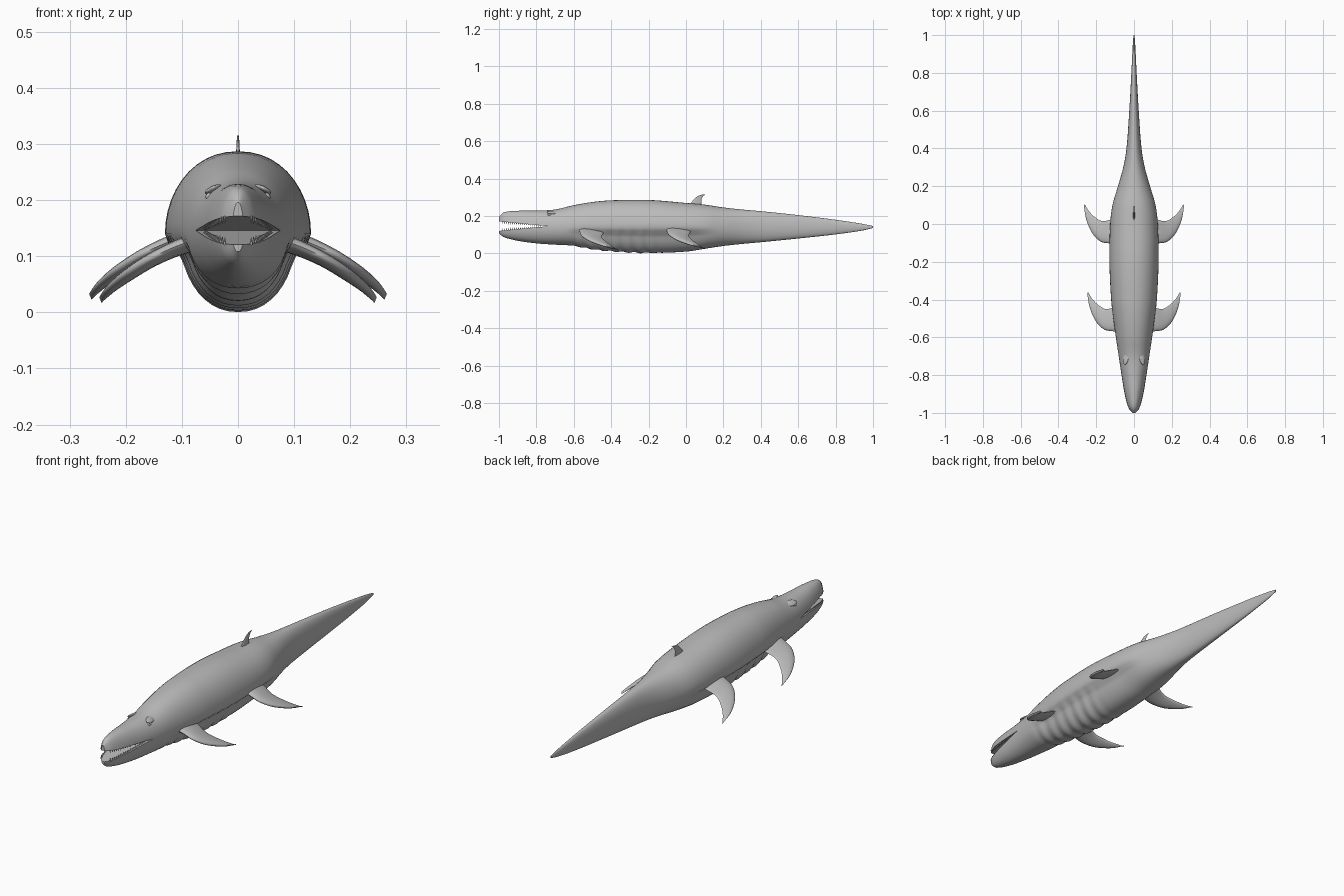
import bpy, bmesh, math
from mathutils import Vector

cube = bpy.data.objects.get("Cube")
if cube:
    bpy.data.objects.remove(cube, do_unlink=True)

grey = bpy.data.materials.new("skin grey")
grey.use_nodes = True
grey.diffuse_color = (0.5, 0.5, 0.5, 1)
grey.node_tree.nodes["Principled BSDF"].inputs["Base Color"].default_value = (0.5, 0.5, 0.5, 1)


def make_object(name, bm, angle=40):
    bmesh.ops.recalc_face_normals(bm, faces=bm.faces)
    mesh = bpy.data.meshes.new(name)
    bm.to_mesh(mesh)
    bm.free()
    mesh.materials.append(grey)
    obj = bpy.data.objects.new(name, mesh)
    bpy.context.collection.objects.link(obj)
    smooth(obj, angle)
    return obj


def smooth(obj, angle):
    bpy.ops.object.select_all(action="DESELECT")
    obj.select_set(True)
    bpy.context.view_layer.objects.active = obj
    bpy.ops.object.shade_smooth_by_angle(angle=math.radians(angle))


def loft(bm, rings):
    """Skin a list of closed rings and cap both ends."""
    rows = [[bm.verts.new(p) for p in ring] for ring in rings]
    for a, b in zip(rows, rows[1:]):
        for i in range(len(a)):
            j = (i + 1) % len(a)
            bm.faces.new((a[i], a[j], b[j], b[i]))
    bm.faces.new(rows[0])
    bm.faces.new(rows[-1])


def catmull(a, b, c, d, t):
    return b + (c - a) * t / 2 + (2 * a - 5 * b + 4 * c - d) * t**2 / 2 + (3 * b - a - 3 * c + d) * t**3 / 2


def ramp(v, lo, hi):
    t = min(max((v - lo) / (hi - lo), 0), 1)
    return t * t * (3 - 2 * t)


# Body outline: y, half width, top, bottom
OUTLINE = [
    (-1, .01, .196, .108), (-.975, .03, .219, .088), (-.9, .05, .228, .068),
    (-.8, .066, .229, .054), (-.7, .081, .235, .047), (-.6, .096, .258, .041),
    (-.5, .11, .275, .023), (-.4, .121, .284, .012), (-.2, .13, .286, .003),
    (0, .126, .27, .01), (.1, .114, .261, .025), (.2, .085, .246, .04),
    (.3, .057, .235, .051), (.4, .04, .226, .06), (.6, .025, .205, .08),
    (.8, .014, .18, .102), (.94, .007, .159, .122), (1, .003, .147, .136),
]
MID = .14


def body_at(y):
    k = 0
    while k < len(OUTLINE) - 2 and OUTLINE[k + 1][0] <= y:
        k += 1
    a, b = OUTLINE[k], OUTLINE[k + 1]
    t = (y - a[0]) / (b[0] - a[0])
    before = OUTLINE[max(k - 1, 0)]
    after = OUTLINE[min(k + 2, len(OUTLINE) - 1)]
    # tangents scaled to the local key spacing
    span = b[0] - a[0]
    out = []
    for i in (1, 2, 3):
        m0 = (b[i] - before[i]) / (b[0] - before[0]) * span
        m1 = (after[i] - a[i]) / (after[0] - a[0]) * span
        out.append(catmull(b[i] - 2 * m0, a[i], b[i], a[i] + 2 * m1, t))
    return out


def body_ring(y, count=44):
    w, top, bottom = body_at(y)
    # the belly pouch is narrower than the flanks and wrinkled across
    pouch = ramp(y, -.66, -.5) * (1 - ramp(y, 0, .2))
    folds = ramp(y, -.64, -.58) * (1 - ramp(y, -.25, -.1)) * .025
    ring = []
    for i in range(count):
        t = 2 * math.pi * i / count
        s, c = math.sin(t), math.cos(t)
        x = w * math.copysign(abs(s) ** .92, s)
        if c >= 0:
            ring.append((x, y, MID + (top - MID) * c))
        else:
            low = ramp(-c, .05, .35)
            swell = 1 + folds * low * math.sin(y * 2 * math.pi / .065)
            x *= (1 - .21 * pouch * low) * swell
            ring.append((x, y, MID + (MID - bottom) * c * swell))
    return ring


bm = bmesh.new()
steps = 170
loft(bm, [body_ring(-1 + 2 * i / steps) for i in range(steps + 1)])
body = make_object("body", bm)

# Open mouth: a wedge cut from the snout
CORNER_Y, CORNER_Z = -.735, .146


def lip(y, up):
    return CORNER_Z + up * .096 * (CORNER_Y - y)


bm = bmesh.new()
loft(bm, [[(x, -1.1, lip(-1.1, 1)), (x, -1.1, lip(-1.1, -1)), (x, CORNER_Y, CORNER_Z)]
          for x in (-.2, .2)])
cutter = make_object("mouth_cutter", bm)
cutter.hide_render = True
cut = body.modifiers.new("mouth", "BOOLEAN")
cut.operation = "DIFFERENCE"
cut.solver = "EXACT"
cut.object = cutter
bpy.context.view_layer.objects.active = body
bpy.ops.object.modifier_apply(modifier="mouth")
bpy.data.objects.remove(cutter, do_unlink=True)
smooth(body, 40)

# Teeth: rows of small cones along both jaws
for name, up in (("upper_teeth", 1), ("lower_teeth", -1)):
    bm = bmesh.new()
    for side in (-1, 1):
        for i in range(20):
            y = -.98 + .2 * i / 19
            x = side * body_at(y)[0] * .86
            z = lip(y, up)
            height = .006 + .007 * (1 - i / 19)
            base = [bm.verts.new((x + .003 * math.cos(a), y + .004 * math.sin(a), z + up * .002))
                    for a in (k * math.pi / 3 for k in range(6))]
            tip = bm.verts.new((x, y + .001, z - up * height))
            for k in range(6):
                bm.faces.new((base[k], base[(k + 1) % 6], tip))
            bm.faces.new(base)
    make_object(name, bm)


def blade(name, sections, normal, thick):
    """Loft a rounded blade through (leading point, trailing point) pairs."""
    bm = bmesh.new()
    rings = []
    fine = []
    for k in range(len(sections) - 1):
        near = [sections[min(max(k + d, 0), len(sections) - 1)] for d in (-1, 0, 1, 2)]
        for t in (0, .25, .5, .75):
            fine.append([catmull(*(Vector(s[e]) for s in near), t) for e in (0, 1)])
    fine.append([Vector(p) for p in sections[-1]])
    for lead, trail in fine:
        centre, half = (lead + trail) / 2, (lead - trail) / 2
        depth = Vector(normal).normalized() * half.length * thick
        ring = []
        for i in range(20):
            a = 2 * math.pi * i / 20
            # full nose, thinner trailing edge
            taper = .75 + .25 * math.cos(a)
            ring.append(centre + half * math.cos(a) + depth * math.sin(a) * taper)
        rings.append(ring)
    loft(bm, rings)
    return make_object(name, bm, 60)


# Flippers: x, leading y, trailing y, height
FLIPPER = [(.065, -.58, -.43, .128), (.11, -.568, -.442, .113), (.155, -.56, -.45, .092),
           (.195, -.525, -.427, .067), (.222, -.475, -.4, .047), (.238, -.425, -.376, .032),
           (.247, -.37, -.36, .022)]
for label, dx, dy, dz in (("front", 0, 0, 0), ("rear", .018, .465, .006)):
    for word, side in (("left", 1), ("right", -1)):
        pairs = [((side * (x + dx), lead + dy, z + dz + .005),
                  (side * (x + dx - .004), trail + dy, z + dz - .005))
                 for x, lead, trail, z in FLIPPER]
        blade(f"{label}_flipper_{word}", pairs, (side * .5, 0, .85), .27)

# Dorsal fin: height, leading y, trailing y
FIN = [(.25, .005, .088), (.27, .026, .082), (.29, .043, .083), (.305, .061, .091),
       (.313, .08, .101), (.316, .1, .107)]
blade("dorsal_fin", [((0, a, z), (0, b, z)) for z, a, b in FIN], (1, 0, 0), .2)


def blob(name, place, size, tilt):
    bpy.ops.mesh.primitive_uv_sphere_add(segments=16, ring_count=10, radius=1,
                                         location=place, rotation=tilt)
    obj = bpy.context.object
    obj.name = name
    obj.scale = size
    obj.data.materials.append(grey)
    smooth(obj, 60)


# Eyes and brow ridges
for word, side in (("left", 1), ("right", -1)):
    blob(f"eye_{word}", (side * .051, -.73, .206), (.007, .011, .007), (0, 0, 0))
    blob(f"brow_{word}", (side * .044, -.715, .219), (.016, .03, .006),
         (0, side * .5, side * .2))
